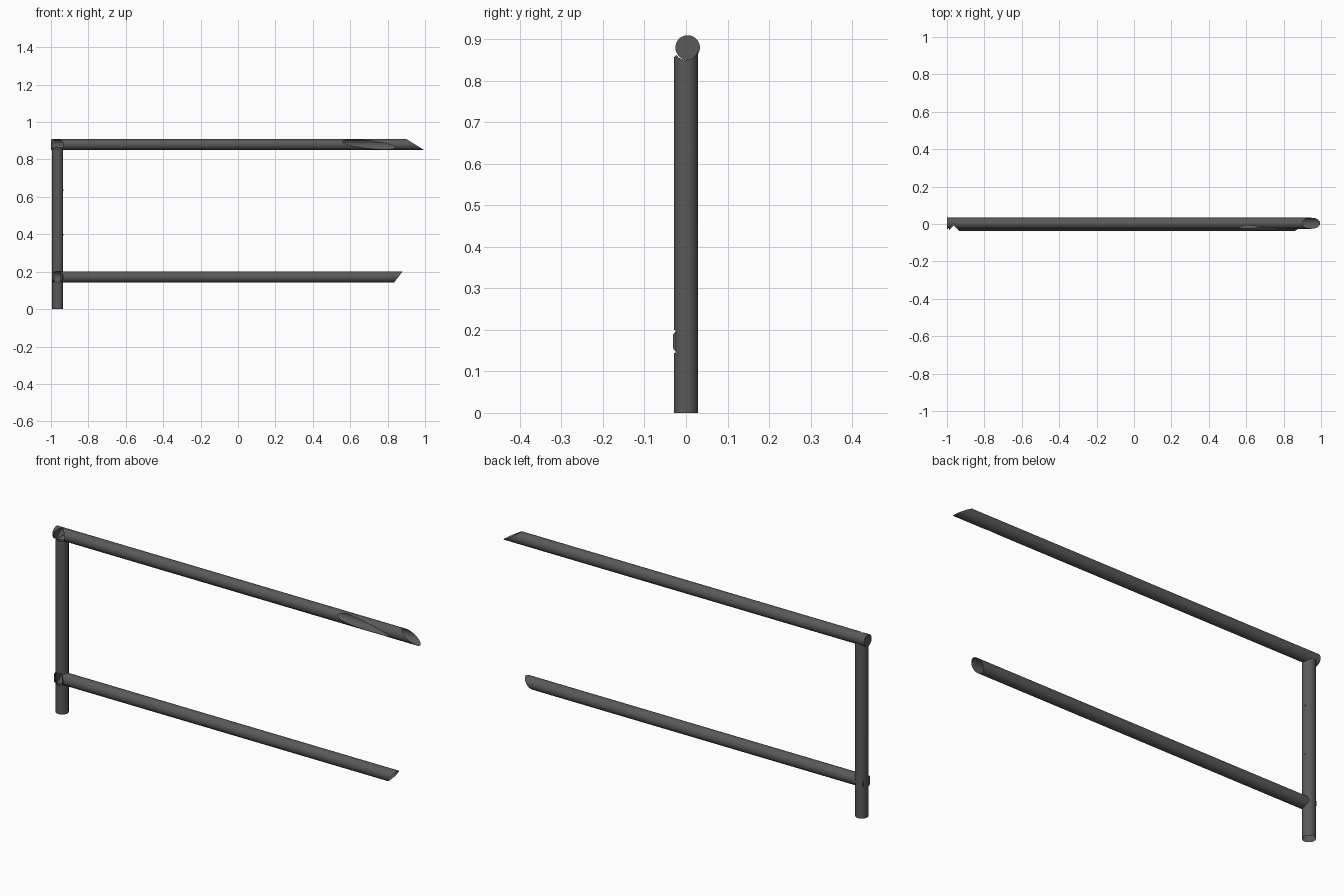
import bpy, bmesh, math
from mathutils import Vector

cube = bpy.data.objects.get("Cube")
if cube:
    bpy.data.objects.remove(cube, do_unlink=True)

steel = bpy.data.materials.new("dark_grey_steel")
steel.use_nodes = True
colour = (0.1, 0.1, 0.1, 1)
steel.diffuse_color = colour
steel.node_tree.nodes["Principled BSDF"].inputs["Base Color"].default_value = colour

R = 0.0295
POST_X = -0.964
TOP_Y, TOP_Z = 0.004, 0.88
LOW_Y, LOW_Z = -0.007, 0.172


def tube(name, start, end, cuts, cap_start=False, sides=48):
    """Thin open pipe; each cut removes what lies in front of all its planes."""
    start, end = Vector(start), Vector(end)
    axis = end - start
    turn = axis.to_track_quat('Z', 'Y')
    bm = bmesh.new()
    rings = []
    for p in (start, end):
        rings.append([bm.verts.new(p + turn @ Vector((R * math.cos(a), R * math.sin(a), 0)))
                      for a in (2 * math.pi * i / sides for i in range(sides))])
    for i in range(sides):
        j = (i + 1) % sides
        bm.faces.new((rings[0][i], rings[0][j], rings[1][j], rings[1][i]))
    if cap_start:
        bm.faces.new(rings[0][::-1])
    for planes in cuts:
        planes = [(Vector(p), Vector(n).normalized()) for p, n in planes]
        for p, n in planes:
            bmesh.ops.bisect_plane(bm, geom=bm.verts[:] + bm.edges[:] + bm.faces[:],
                                   plane_co=p, plane_no=n, dist=1e-6)
        gone = [f for f in bm.faces
                if all((f.calc_center_median() - p).dot(n) > 0 for p, n in planes)]
        bmesh.ops.delete(bm, geom=gone, context='FACES')
    finish(name, bm)


def finish(name, bm):
    mesh = bpy.data.meshes.new(name)
    bm.to_mesh(mesh)
    bm.free()
    mesh.materials.append(steel)
    obj = bpy.data.objects.new(name, mesh)
    bpy.context.collection.objects.link(obj)
    bpy.ops.object.select_all(action='DESELECT')
    obj.select_set(True)
    bpy.context.view_layer.objects.active = obj
    bpy.ops.object.shade_smooth_by_angle(angle=math.radians(30))


def front_mouth(y, z):
    """Saddle opening for a pipe joining from the front at the post."""
    p = (POST_X, y, z)
    return [(p, (1, -1, 0)), (p, (-1, -1, 0))]


# Long shallow saddle near the free end of the handrail
tilt, slope = math.radians(30), 0.15


def shave(x, up, lean):
    u = Vector((0, -math.cos(up), math.sin(up)))
    return (Vector((x, TOP_Y, TOP_Z)) + u * R, Vector((lean, 0, 0)) + u)


scoop = [shave(0.56, tilt, slope), shave(0.84, -tilt, -slope)]

# Upper rail: slanted free end facing up
tube("upper_rail", (-1, TOP_Y, TOP_Z), (1, TOP_Y, TOP_Z),
     [[((0.995, TOP_Y, TOP_Z - R), (2 * R, 0, 0.095))], front_mouth(TOP_Y, TOP_Z), scoop],
     cap_start=True)

# Lower rail: slanted free end facing down
tube("lower_rail", (-0.988, LOW_Y, LOW_Z), (0.95, LOW_Y, LOW_Z),
     [[((0.88, LOW_Y, LOW_Z + R), (2 * R, 0, -0.045))], front_mouth(LOW_Y, LOW_Z)],
     cap_start=True)

# Post: coped under the upper rail and notched behind the lower one
top = (POST_X, TOP_Y, TOP_Z)
tube("post", (POST_X, 0, 0), (POST_X, 0, 0.9),
     [[(top, (1, 0, 1)), (top, (0, 0, 1))],
      [(top, (1, 0, 1))],
      [(top, (-1, 0, 1))],
      [((POST_X, TOP_Y, TOP_Z + 0.01), (0, -1, 1))],
      [((0, -0.025, 0), (0, -1, 0)),
       ((0, 0, LOW_Z - 0.028), (0, 0, 1)),
       ((0, 0, LOW_Z + 0.028), (0, 0, -1))]])

# Small fixing studs on the inner side of the post
for label, z in (("upper", 0.635), ("lower", 0.398)):
    bm = bmesh.new()
    bmesh.ops.create_cone(bm, cap_ends=True, segments=16, radius1=0.004, radius2=0.004, depth=0.003)
    for v in bm.verts:
        x, y, h = v.co
        v.co = (POST_X + R - 0.001 + h, 0.008 + x, z + y)
    finish(label + "_fixing_stud", bm)
